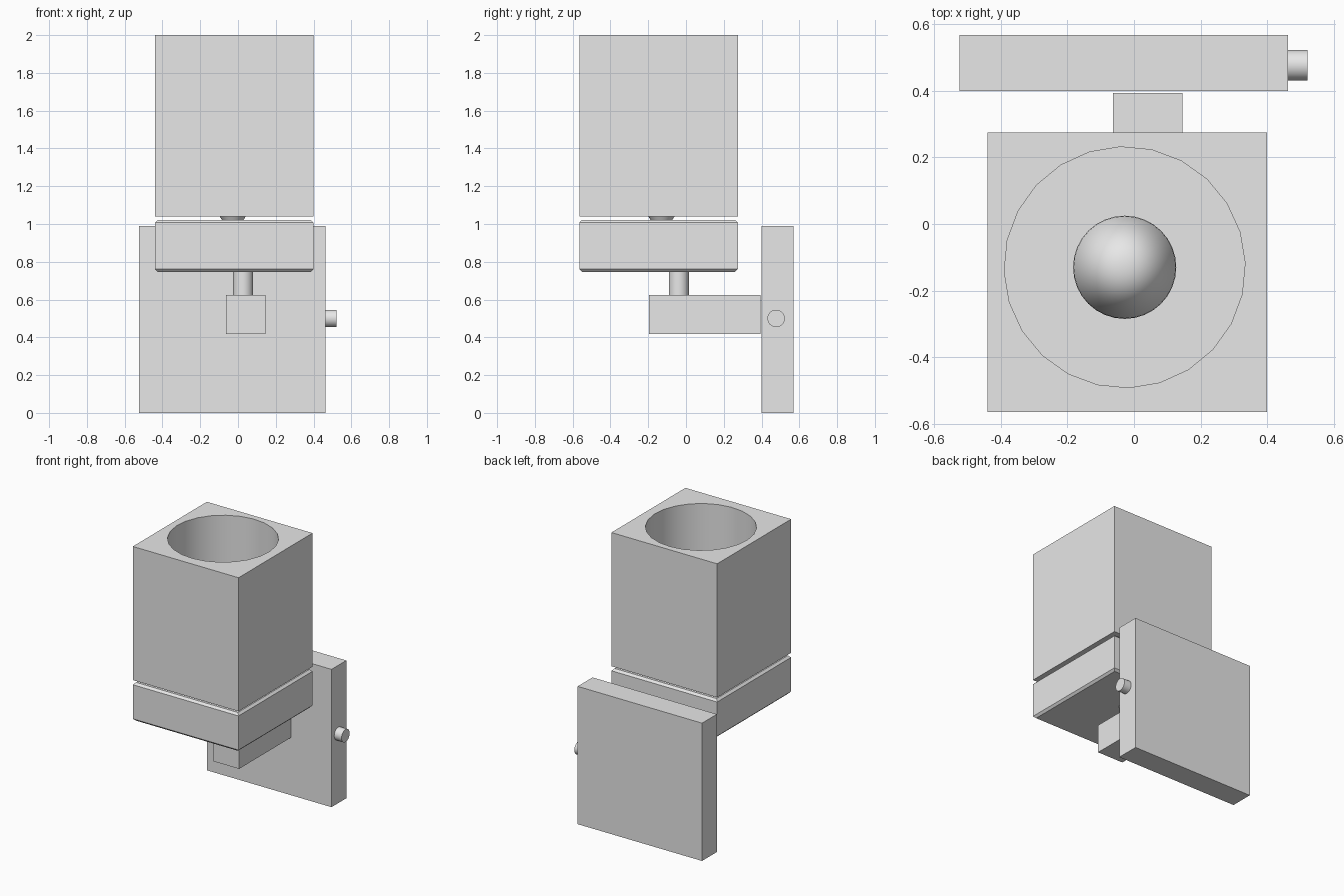
import bpy, bmesh, math
from mathutils import Matrix

if "Cube" in bpy.data.objects:
    bpy.data.objects.remove(bpy.data.objects["Cube"])

grey = bpy.data.materials.new("light grey")
grey.use_nodes = True
grey.diffuse_color = (0.8, 0.8, 0.8, 1)
grey.node_tree.nodes["Principled BSDF"].inputs["Base Color"].default_value = (0.8, 0.8, 0.8, 1)


def finish(name, bm, smooth=False):
    bmesh.ops.recalc_face_normals(bm, faces=bm.faces)
    mesh = bpy.data.meshes.new(name)
    bm.to_mesh(mesh)
    bm.free()
    mesh.materials.append(grey)
    obj = bpy.data.objects.new(name, mesh)
    bpy.context.collection.objects.link(obj)
    if smooth:
        bpy.ops.object.select_all(action='DESELECT')
        obj.select_set(True)
        bpy.context.view_layer.objects.active = obj
        bpy.ops.object.shade_smooth_by_angle(angle=math.radians(35))
    return obj


def box(name, low, high, chamfer=0):
    bm = bmesh.new()
    size = [h - l for l, h in zip(low, high)]
    mid = [(h + l) / 2 for l, h in zip(low, high)]
    bmesh.ops.create_cube(bm, size=1, matrix=Matrix.Translation(mid) @ Matrix.Diagonal((*size, 1)))
    if chamfer:
        # chamfer only the top and bottom rims
        rims = [e for e in bm.edges if abs(e.verts[0].co.z - e.verts[1].co.z) < 0.001]
        bmesh.ops.bevel(bm, geom=rims, offset=chamfer, segments=1, affect='EDGES')
    return finish(name, bm)


def rod(name, centre, radius, length, axis='Z'):
    bm = bmesh.new()
    turn = Matrix.Rotation(math.pi / 2, 4, 'Y') if axis == 'X' else Matrix()
    bmesh.ops.create_cone(bm, cap_ends=True, segments=32, radius1=radius, radius2=radius,
                          depth=length, matrix=Matrix.Translation(centre) @ turn)
    return finish(name, bm, True)


CX, CY = -0.02, -0.145     # centre of shade and lamp base
HALF = 0.42
LX, LY = -0.028, -0.13     # centre of bore and bulb

# Square shade with a round bore right through it
bm = bmesh.new()
sides = 24
rings = []
for z in (1.04, 2.0):
    inner, outer = [], []
    for i in range(sides):
        a = math.tau * i / sides + math.radians(2)
        inner.append(bm.verts.new((LX + 0.362 * math.cos(a), LY + 0.362 * math.sin(a), z)))
        # matching point on the square, with corners landing exactly on a step
        b = math.tau * i / sides
        k = HALF / max(abs(math.cos(b)), abs(math.sin(b)))
        outer.append(bm.verts.new((CX + k * math.cos(b), CY + k * math.sin(b), z)))
    rings.append((inner, outer))
(bi, bo), (ti, to) = rings
for i in range(sides):
    j = (i + 1) % sides
    for p, q in ((bi, bo), (bo, to), (to, ti), (ti, bi)):
        bm.faces.new((p[i], p[j], q[j], q[i]))
finish("shade", bm, True)

# Lamp base under the shade
box("lamp_base", (CX - HALF, CY - HALF, 0.747), (CX + HALF, CY + HALF, 1.022), 0.015)

# Pointed bulb, spun from a profile
bm = bmesh.new()
profile = [(0, 1.01), (0.05, 1.01), (0.069, 1.04), (0.155, 1.19), (0.153, 1.21), (0, 1.55)]
verts = [bm.verts.new((LX + r, LY, z)) for r, z in profile]
edges = [bm.edges.new(pair) for pair in zip(verts, verts[1:])]
bmesh.ops.spin(bm, geom=verts + edges, cent=(LX, LY, 0), axis=(0, 0, 1),
               angle=math.tau, steps=32, use_duplicate=False)
bmesh.ops.remove_doubles(bm, verts=bm.verts, dist=0.0005)
finish("bulb", bm, True)

# Bracket
rod("stem", (0.027, -0.038, 0.686), 0.053, 0.126)
box("arm", (-0.063, -0.196, 0.418), (0.146, 0.394, 0.625))
box("wall_plate", (-0.525, 0.4, 0), (0.463, 0.568, 0.99))
rod("switch_knob", (0.491, 0.477, 0.5), 0.046, 0.06, 'X')
